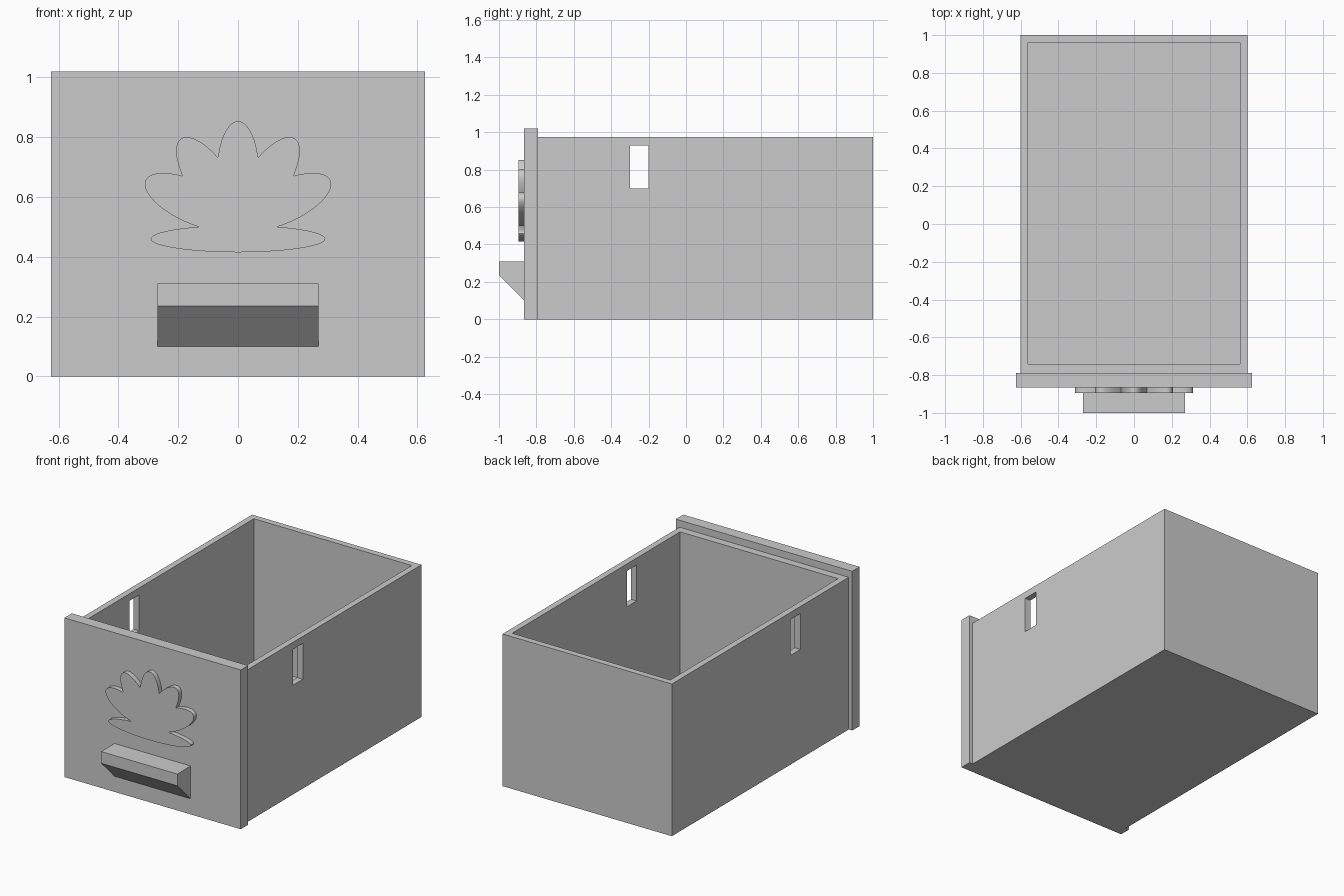
import bpy
import bmesh
from math import sin, cos, radians, sqrt, tau

if "Cube" in bpy.data.objects:
    bpy.data.objects.remove(bpy.data.objects["Cube"], do_unlink=True)

grey = bpy.data.materials.new("light grey")
grey.use_nodes = True
grey.diffuse_color = (0.6, 0.6, 0.6, 1)
grey.node_tree.nodes["Principled BSDF"].inputs["Base Color"].default_value = (0.6, 0.6, 0.6, 1)


def add_object(name, bm):
    bmesh.ops.recalc_face_normals(bm, faces=bm.faces)
    mesh = bpy.data.meshes.new(name)
    bm.to_mesh(mesh)
    bm.free()
    mesh.materials.append(grey)
    obj = bpy.data.objects.new(name, mesh)
    bpy.context.collection.objects.link(obj)
    return obj


def prism(name, outline, shift):
    """Extrude a closed outline of 3D points along a vector."""
    bm = bmesh.new()
    face = bm.faces.new([bm.verts.new(p) for p in outline])
    new = bmesh.ops.extrude_face_region(bm, geom=[face], use_keep_orig=True)["geom"]
    verts = [v for v in new if isinstance(v, bmesh.types.BMVert)]
    bmesh.ops.translate(bm, verts=verts, vec=shift)
    return add_object(name, bm)


def box(name, x, y, z):
    base = [(x[0], y[0], z[0]), (x[1], y[0], z[0]), (x[1], y[1], z[0]), (x[0], y[1], z[0])]
    return prism(name, base, (0, 0, z[1] - z[0]))


def cut(target, cutter):
    mod = target.modifiers.new("cut", "BOOLEAN")
    mod.operation = "DIFFERENCE"
    mod.solver = "EXACT"
    mod.object = cutter
    cutter.hide_render = True
    bpy.context.view_layer.objects.active = target
    bpy.ops.object.modifier_apply(modifier=mod.name)
    bpy.data.objects.remove(cutter, do_unlink=True)


# Open drawer box with a slot through both sides
body = box("drawer_body", (-0.6, 0.6), (-0.79, 1), (0, 0.975))
cut(body, box("cavity_cutter", (-0.56, 0.56), (-0.74, 0.96), (0.04, 1.2)))
cut(body, box("slot_cutter", (-0.8, 0.8), (-0.3, -0.2), (0.7, 0.93)))

# Front panel, overhanging the body at the sides and top
box("front_panel", (-0.625, 0.625), (-0.865, -0.79), (0, 1.02))

# Wedge handle
profile = [(-0.865, 0.1), (-1, 0.235), (-1, 0.31), (-0.865, 0.31)]
prism("handle", [(-0.27, y, z) for y, z in profile], (0.54, 0, 0))


# Flower emblem: outer outline of five petals and a flat oval base
def ray_exit(angle, origin_z, ellipse):
    """Distance at which a ray from the flower centre leaves an ellipse."""
    cx, cz, a, b, tilt = ellipse

    def local(x, z):
        return ((x * sin(tilt) + z * cos(tilt)) / a, (x * cos(tilt) - z * sin(tilt)) / b)

    px, pz = local(-cx, origin_z - cz)
    dx, dz = local(cos(angle), sin(angle))
    qa = dx * dx + dz * dz
    qb = px * dx + pz * dz
    disc = qb * qb - qa * (px * px + pz * pz - 1)
    return (sqrt(disc) - qb) / qa if disc > 0 else 0


HEART = 0.502
shapes = [(0, 0.46, 0.045, 0.292, 0)]
for degrees in (-65, -34, 0, 34, 65):
    t = radians(degrees)
    shapes.append((0.17 * sin(t), 0.512 + 0.17 * cos(t), 0.171, 0.07, t))

outline = []
STEPS = 480
for i in range(STEPS):
    angle = tau * i / STEPS
    r = max(ray_exit(angle, HEART, s) for s in shapes)
    outline.append((r * cos(angle), -0.895, HEART + r * sin(angle)))
emblem = prism("flower_emblem", outline, (0, 0.03, 0))

# Smooth the curved rim of the emblem, keeping its edges sharp
bpy.ops.object.select_all(action="DESELECT")
emblem.select_set(True)
bpy.context.view_layer.objects.active = emblem
bpy.ops.object.shade_smooth_by_angle(angle=radians(30))
